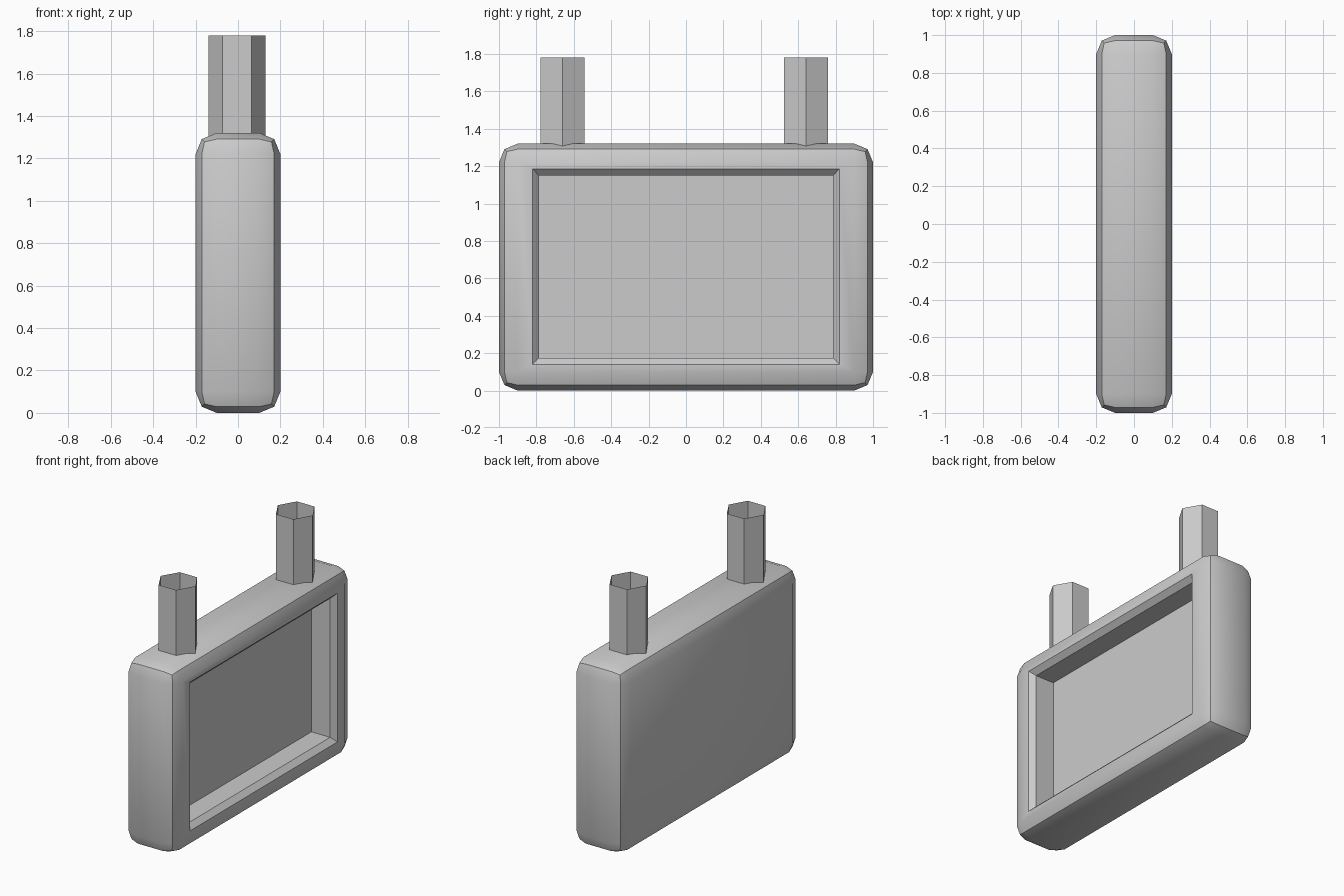
import bpy, bmesh, math
from mathutils import Matrix, Vector

if "Cube" in bpy.data.objects:
    bpy.data.objects.remove(bpy.data.objects["Cube"])


def finish(bm, name):
    bmesh.ops.recalc_face_normals(bm, faces=bm.faces)
    mesh = bpy.data.meshes.new(name)
    bm.to_mesh(mesh)
    bm.free()
    obj = bpy.data.objects.new(name, mesh)
    bpy.context.collection.objects.link(obj)
    bpy.ops.object.select_all(action='DESELECT')
    obj.select_set(True)
    bpy.context.view_layer.objects.active = obj
    bpy.ops.object.shade_smooth_by_angle(angle=math.radians(30))
    return obj


# Rounded case
bm = bmesh.new()
bmesh.ops.create_cube(bm, size=1, matrix=Matrix.Translation((0, 0, 0.66))
                      @ Matrix.Diagonal((0.4, 2.0, 1.32, 1)))
bmesh.ops.bevel(bm, geom=bm.edges[:], offset=0.1, segments=2,
                profile=0.5, affect='EDGES')

# Recessed panel on the +x side: rim, chamfered lip, floor
panel = max((f for f in bm.faces), key=lambda f: f.calc_center_median().x)
for x, half_y, z_low, z_high in ((0.2, 0.82, 0.14, 1.185),
                                 (0.165, 0.787, 0.175, 1.15),
                                 (0.02, 0.787, 0.175, 1.15)):
    bmesh.ops.inset_region(bm, faces=[panel], thickness=0.01)
    mid_z = panel.calc_center_median().z
    for v in panel.verts:
        v.co = Vector((x, math.copysign(half_y, v.co.y),
                       z_high if v.co.z > mid_z else z_low))
finish(bm, "case")

# Open hexagonal tubes standing on top
for name, y in (("front_post", -0.66), ("back_post", 0.642)):
    bm = bmesh.new()
    low, high = 1.25, 1.78
    bmesh.ops.create_cone(bm, cap_ends=False, segments=6, radius1=0.135,
                          radius2=0.135, depth=high - low,
                          matrix=Matrix.Translation((-0.005, y, (low + high) / 2))
                          @ Matrix.Rotation(math.pi / 2, 4, 'Z'))
    finish(bm, name)
